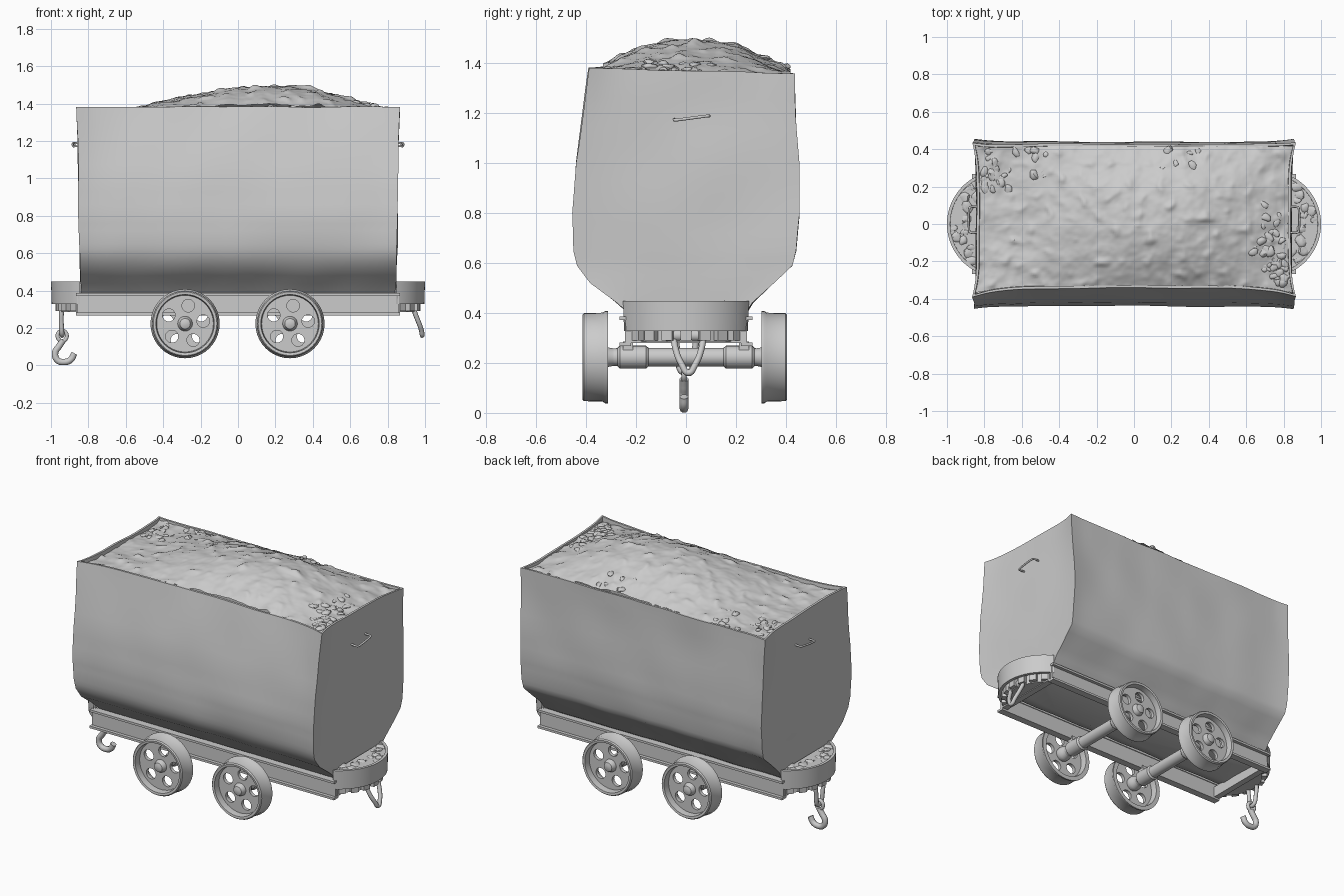
import bpy, bmesh, math, random
from mathutils import Vector, Matrix, noise

if "Cube" in bpy.data.objects:
    bpy.data.objects.remove(bpy.data.objects["Cube"])

random.seed(4)


def finish(name, bm, angle=35):
    bmesh.ops.recalc_face_normals(bm, faces=bm.faces)
    me = bpy.data.meshes.new(name)
    bm.to_mesh(me)
    bm.free()
    me.polygons.foreach_set("use_smooth", [True] * len(me.polygons))
    me.set_sharp_from_angle(angle=math.radians(angle))
    return place(name, me)


def place(name, me, loc=(0, 0, 0), rot_z=0):
    ob = bpy.data.objects.new(name, me)
    ob.location, ob.rotation_euler = loc, (0, 0, rot_z)
    bpy.context.collection.objects.link(ob)
    return ob


def box(bm, lo, hi):
    lo, hi = Vector(lo), Vector(hi)
    m = Matrix.Translation((lo + hi) / 2) @ Matrix.Diagonal((*(hi - lo), 1))
    bmesh.ops.create_cube(bm, size=1, matrix=m)


def loft(bm, rings, close=False):
    rows = [[bm.verts.new(p) for p in r] for r in rings]
    n = len(rows[0])
    pairs = list(zip(rows, rows[1:])) + ([(rows[-1], rows[0])] if close else [])
    for a, b in pairs:
        for i in range(n):
            j = (i + 1) % n
            bm.faces.new((a[i], a[j], b[j], b[i]))
    return rows


def lathe(name, profile, close=False, seg=40):
    """Revolve (radius, y) points around the y axis."""
    bm = bmesh.new()
    rings = [[(r * math.cos(t), y, r * math.sin(t)) for t in
              (2 * math.pi * k / seg for k in range(seg))] for r, y in profile]
    rows = loft(bm, rings, close)
    if not close:
        bm.faces.new(rows[0])
        bm.faces.new(rows[-1])
    return finish(name, bm)


def bar(name, points, radius, cyclic=False):
    cu = bpy.data.curves.new(name, 'CURVE')
    cu.dimensions, cu.bevel_depth, cu.bevel_resolution = '3D', radius, 3
    cu.use_fill_caps = True
    sp = cu.splines.new('BEZIER')
    sp.bezier_points.add(len(points) - 1)
    for bp, p in zip(sp.bezier_points, points):
        bp.co = p
        bp.handle_left_type = bp.handle_right_type = 'AUTO'
    sp.use_cyclic_u, sp.resolution_u = cyclic, 8
    return place(name, cu)


# Tub: horizontal rings from the rounded belly up to the rim and down inside it
LEVELS = [(.34, -.12, .12, .83), (.36, -.19, .19, .835), (.40, -.23, .24, .84),
          (.44, -.275, .265, .842), (.52, -.38, .35, .845), (.59, -.432, .425, .847),
          (.65, -.448, .44, .85), (.80, -.456, .455, .852), (1.0, -.44, .45, .855),
          (1.2, -.408, .435, .858), (1.37, -.382, .428, .866)]
NX, NY = 48, 20


def level(z):
    for a, b in zip(LEVELS, LEVELS[1:]):
        if z <= b[0] + 1e-6:
            t = (z - a[0]) / (b[0] - a[0])
            return [p + (q - p) * t for p, q in zip(a, b)]


def ring(z, inset=0.0, dz=0.0):
    _, yf, yb, xh = level(z)
    yf, yb, xh = yf + inset, yb - inset, xh - inset
    w = max(0, (z - .75) / .62) ** 2
    uv = [(-1 + 2 * i / NX, -1) for i in range(NX)] + [(1, -1 + 2 * i / NY) for i in range(NY)]
    uv += [(-u, -v) for u, v in uv]
    out = []
    side = max(0, min(1, (z - .45) / .15)) * max(0, 1 - w)
    for u, v in uv:
        x = u * (xh - (.028 * w + .008 * (1 - w)) * (1 - v ** 4) * abs(u))
        y = (yf + yb) / 2 + v * (yb - yf) / 2 - .015 * side * v * (1 - u ** 8)
        y += .04 * w * (1 - u ** 4) * (v < 0) * -v + .008 * w * max(0, abs(u) - .9) * 10 * v
        d = noise.noise_vector(Vector((x, y, z)) * 3.5) * .007
        lip = .006 * noise.noise((x * 5, y * 5, 3)) - .012 * v * w
        out.append((x + d.x, y + d.y, z + dz + lip))
    return out


zs = sorted({l[0] for l in LEVELS} | {.48, .555, .62, .72, .76, .86, .93, 1.07, 1.13, 1.26, 1.31, 1.345})
bm = bmesh.new()
rows = loft(bm, [ring(z) for z in zs] + [ring(1.37, .014), ring(1.37, .018, -.04)])
bm.faces.new(rows[0])
finish("tub", bm, 40)

# Heaped load with a rough surface and loose lumps
bm = bmesh.new()


def heap_z(x, y):
    hx = max(0, math.cos(max(-1, min(1, (x - .19) / (.88 if x < .19 else .68))) * math.pi / 2))
    hy = max(0, math.cos(max(-1, min(1, (y - .03) / .42)) * math.pi / 2))
    p = Vector((x, y, 1))
    rough = noise.fractal(p * 8, 1.0, 2.1, 4) * .012 + max(0, noise.noise(p * 17) - .2) * .02
    return 1.35 - .015 * y + .145 * hx ** 1.2 * hy ** .85 + rough


bmesh.ops.create_grid(bm, x_segments=150, y_segments=74, size=1)
for v in bm.verts:
    u, w = v.co.x, v.co.y
    front = -.368 + .038 * (1 - u ** 4)
    x, y = u * (.853 - .026 * (1 - w ** 4)), front + (w + 1) / 2 * (.418 - front)
    v.co = (x, y, heap_z(x, y))
spots = [(.76, -.24, 30), (-.78, .28, 22), (.28, .34, 8), (-.5, .35, 8), (.74, -.05, 14)]
for cx, cy, n in spots:
    for _ in range(n):
        x = max(-.8, min(.8, random.gauss(cx, .06)))
        y = max(-.31, min(.39, random.gauss(cy, .07)))
        m = (Matrix.Translation((x, y, heap_z(x, y) - .004)) @ Matrix.Rotation(random.random() * 6, 4, 'Z')
             @ Matrix.Diagonal((1.4, 1, .6, 1)))
        made = bmesh.ops.create_icosphere(bm, subdivisions=2, radius=random.uniform(.01, .024), matrix=m)
        for v in made["verts"]:
            v.co += noise.noise_vector(v.co * 40) * .008
finish("load", bm, 40)

# Channel side rails of the frame, open to the outside, with end beams
bm = bmesh.new()
for s in (-1, 1):
    box(bm, (-.86, min(s * .225, s * .245), .27), (.86, max(s * .225, s * .245), .385))
    for z in (.268, .372):
        box(bm, (-.865, min(s * .22, s * .266), z), (.865, max(s * .22, s * .266), z + .014))
for x in (-.845, .845):
    box(bm, (x - .02, -.23, .28), (x + .02, .23, .35))
finish("frame", bm)

# Rounded bumpers: curved band, top plate and blocky ribs below
A = math.radians(62)


def arc(r, z, n=24):
    return [(.715 + r * math.cos(t), r * math.sin(t), z) for t in
            (-A + 2 * A * k / n for k in range(n + 1))]


def build_bumper():
    bm = bmesh.new()
    band = [arc(.281, .328), arc(.285, .448), arc(.268, .448), arc(.262, .328)]
    loft(bm, list(zip(*band)))
    for a, z0, z1 in ((.27, .41, .438), (.235, .285, .345)):
        lo, hi = [[bm.verts.new(p) for p in arc(a, z)] for z in (z0, z1)]
        bm.faces.new(lo)
        bm.faces.new(hi)
        for i in range(len(lo)):
            j = (i + 1) % len(lo)
            bm.faces.new((lo[i], lo[j], hi[j], hi[i]))
    for k in range(7):
        m = (Matrix.Translation((.715, 0, .325)) @ Matrix.Rotation(math.radians(-51 + 17 * k), 4, 'Z')
             @ Matrix.Translation((.247, 0, 0)) @ Matrix.Diagonal((.03, .045, .07, 1)))
        bmesh.ops.create_cube(bm, size=1, matrix=m)
    for _ in range(22):
        t, r = random.uniform(-.95, .95), random.uniform(.18, .25)
        m = Matrix.Translation((.715 + r * math.cos(t), r * math.sin(t), .434)) @ Matrix.Diagonal((1.2, 1.2, .5, 1))
        made = bmesh.ops.create_icosphere(bm, subdivisions=2, radius=random.uniform(.012, .026), matrix=m)
        for v in made["verts"]:
            v.co += noise.noise_vector(v.co * 40) * .008
    return finish("bumper_right", bm)


place("bumper_left", build_bumper().data, rot_z=math.pi)

# Wheel parts: rim, pierced disc and hub, built once and repeated
tyre = lathe("tyre", [(.156, -.05), (.17, -.052), (.176, -.045), (.178, .03), (.185, .04),
                      (.185, .05), (.158, .05), (.15, 0)], close=True)
hub = lathe("hub", [(.012, -.046), (.028, -.04), (.036, -.025), (.04, -.01), (.046, .02),
                    (.046, .04), (.038, .055), (.034, .08)], seg=24)
cu = bpy.data.curves.new("disc_outline", 'CURVE')
cu.dimensions, cu.fill_mode, cu.extrude = '2D', 'BOTH', .011
for cx, cy, r, n in [(0, 0, .156, 40)] + [
        (.098 * math.cos(t), .098 * math.sin(t), .034, 14) for t in
        (1.4 + 2 * math.pi * k / 5 for k in range(5))]:
    sp = cu.splines.new('POLY')
    sp.points.add(n - 1)
    sp.use_cyclic_u = True
    for k, p in enumerate(sp.points):
        t = 2 * math.pi * k / n
        p.co = (cx + r * math.cos(t), cy + r * math.sin(t), 0, 1)
tmp = place("disc_outline", cu)
disc = bpy.data.meshes.new_from_object(tmp.evaluated_get(bpy.context.evaluated_depsgraph_get()))
disc.transform(Matrix.Rotation(math.pi / 2, 4, 'X'))
bpy.data.objects.remove(tmp)
parts = [("wheel_tyre", tyre.data), ("wheel_disc", disc), ("wheel_hub", hub.data)]
bpy.data.objects.remove(tyre)
bpy.data.objects.remove(hub)
for x in (-.283, .278):
    for y, rot in ((-.363, 0), (.353, math.pi)):
        for name, me in parts:
            place(name, me, (x, y, .223), rot)

# Axles with sleeves, and small bearing blocks under the rails
for x in (-.283, .278):
    half = [(.034, -.31), (.036, -.275), (.046, -.265), (.046, -.16), (.037, -.15)]
    lathe("axle", half + [(r, -y) for r, y in reversed(half)], seg=24).location = (x, 0, .223)
    bm = bmesh.new()
    for y in (-.232, .232):
        box(bm, (x - .035, y - .02, .24), (x + .035, y + .02, .285))
    finish("bearing_blocks", bm)

# Coupling links at both ends, hook on the left, handles on the end walls
bar("right_link", [(.93, -.05, .325), (.95, -.045, .27), (.98, -.015, .19), (.985, .01, .16),
                   (.98, .035, .19), (.95, .065, .27), (.93, .07, .325)], .013)
bar("left_link", [(-.94, -.04, .325), (-.945, -.035, .25), (-.94, 0, .16),
                  (-.945, .035, .25), (-.94, .04, .325)], .013)
bar("hook_eye", [(-.94, -.008, .185), (-.965, -.008, .16), (-.94, -.008, .13), (-.915, -.008, .16)], .011, True)
bar("hook", [(-.935, -.008, .135), (-.955, -.008, .105), (-.978, -.008, .065), (-.965, -.008, .028),
             (-.93, -.008, .018), (-.895, -.008, .03), (-.875, -.008, .065)], .018)
for s in (-1, 1):
    bar("handle", [(s * .82, -.045, 1.175), (s * .875, -.045, 1.172), (s * .88, -.04, 1.172),
                   (s * .88, .085, 1.188), (s * .875, .09, 1.188), (s * .82, .09, 1.19)], .006)
    # coupling pin under the bumper
    bm = bmesh.new()
    bmesh.ops.create_cone(bm, cap_ends=True, segments=16, radius1=.024, radius2=.024, depth=.16,
                          matrix=Matrix.Translation((s * .935, 0, .31)) @ Matrix.Rotation(math.pi / 2, 4, 'X'))
    finish("coupling_pin", bm)
